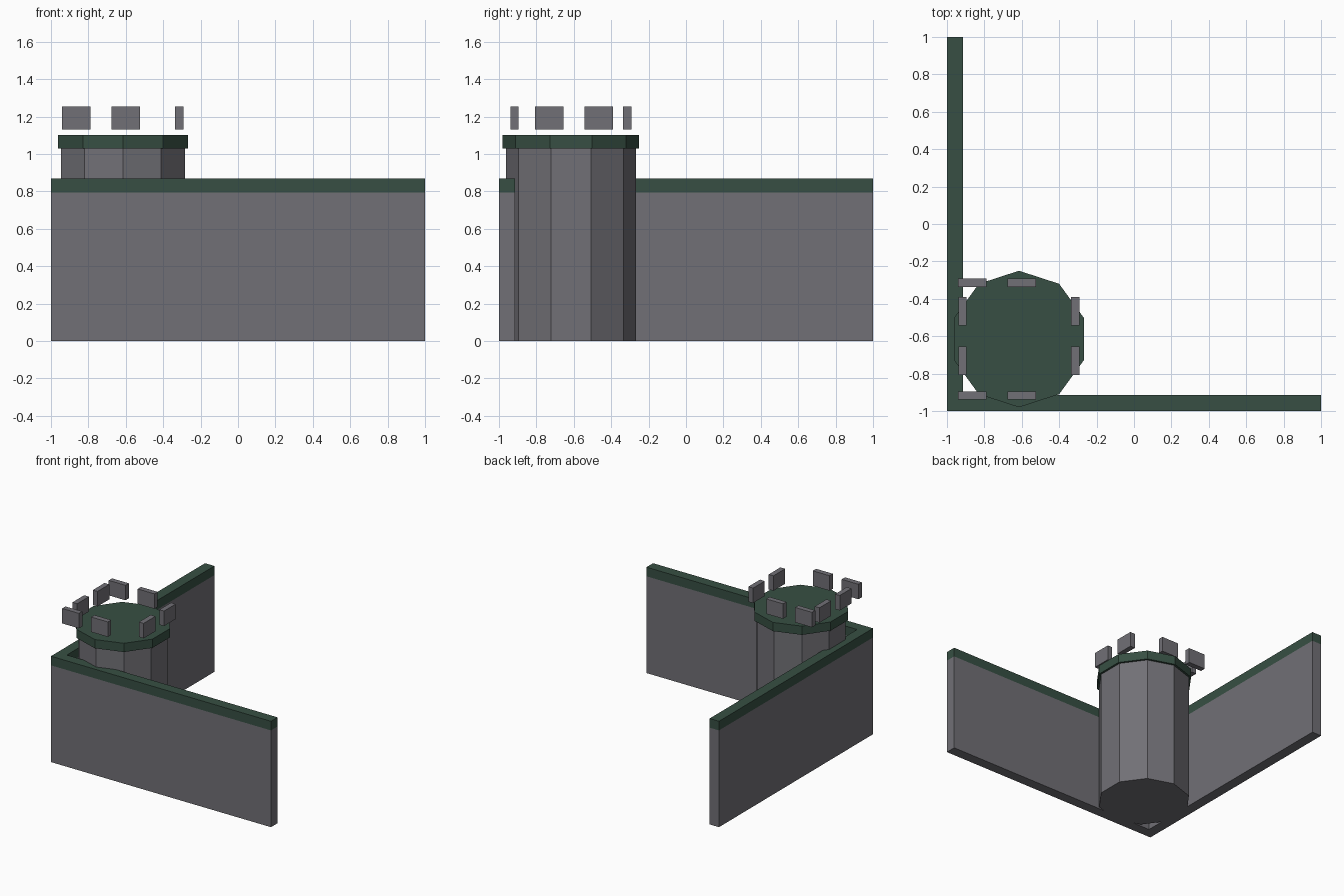
import bpy, bmesh, math

if "Cube" in bpy.data.objects:
    bpy.data.objects.remove(bpy.data.objects["Cube"])


def material(name, rgb):
    m = bpy.data.materials.new(name)
    m.diffuse_color = (*rgb, 1)
    m.use_nodes = True
    m.node_tree.nodes["Principled BSDF"].inputs["Base Color"].default_value = m.diffuse_color
    return m


STONE = material("grey stone", (0.165, 0.162, 0.180))
TRIM = material("dark green trim", (0.038, 0.078, 0.056))


def prism(name, outline, z0, z1, mat):
    """Extrude a flat outline from z0 up to z1."""
    bm = bmesh.new()
    base = bm.faces.new([bm.verts.new((x, y, z0)) for x, y in outline])
    top = bmesh.ops.extrude_face_region(bm, geom=[base], use_keep_orig=True)
    verts = [g for g in top["geom"] if isinstance(g, bmesh.types.BMVert)]
    bmesh.ops.translate(bm, vec=(0, 0, z1 - z0), verts=verts)
    bmesh.ops.recalc_face_normals(bm, faces=bm.faces)
    me = bpy.data.meshes.new(name)
    bm.to_mesh(me)
    bm.free()
    me.materials.append(mat)
    ob = bpy.data.objects.new(name, me)
    bpy.context.collection.objects.link(ob)
    return ob


def decagon(r):
    return [(C + r * math.sin(i * math.pi / 5), C + r * math.cos(i * math.pi / 5))
            for i in range(10)]


def rect(cx, cy, w, d):
    return [(cx - w / 2, cy - d / 2), (cx + w / 2, cy - d / 2),
            (cx + w / 2, cy + d / 2), (cx - w / 2, cy + d / 2)]


C = -0.615       # tower centre, same in x and y
T = -0.915       # inner face of the walls

# corner wall with coping
ell = [(-1, -1), (1, -1), (1, T), (T, T), (T, 1), (-1, 1)]
prism("corner_wall", ell, 0, 0.795, STONE)
prism("wall_coping", ell, 0.795, 0.87, TRIM)

# ten-sided tower and its cap
prism("tower_body", decagon(0.348), 0, 1.03, STONE)
prism("tower_cap", decagon(0.365), 1.03, 1.102, TRIM)

# floating merlons, two along each side of a square
L, W = 0.152, 0.043
for side in (-0.918, -0.314):
    for x in (-0.864, -0.601):
        prism("merlon", rect(x, side, L, W), 1.132, 1.255, STONE)
    for y in (-0.731, -0.467):
        prism("merlon", rect(side, y, W, L), 1.132, 1.255, STONE)
